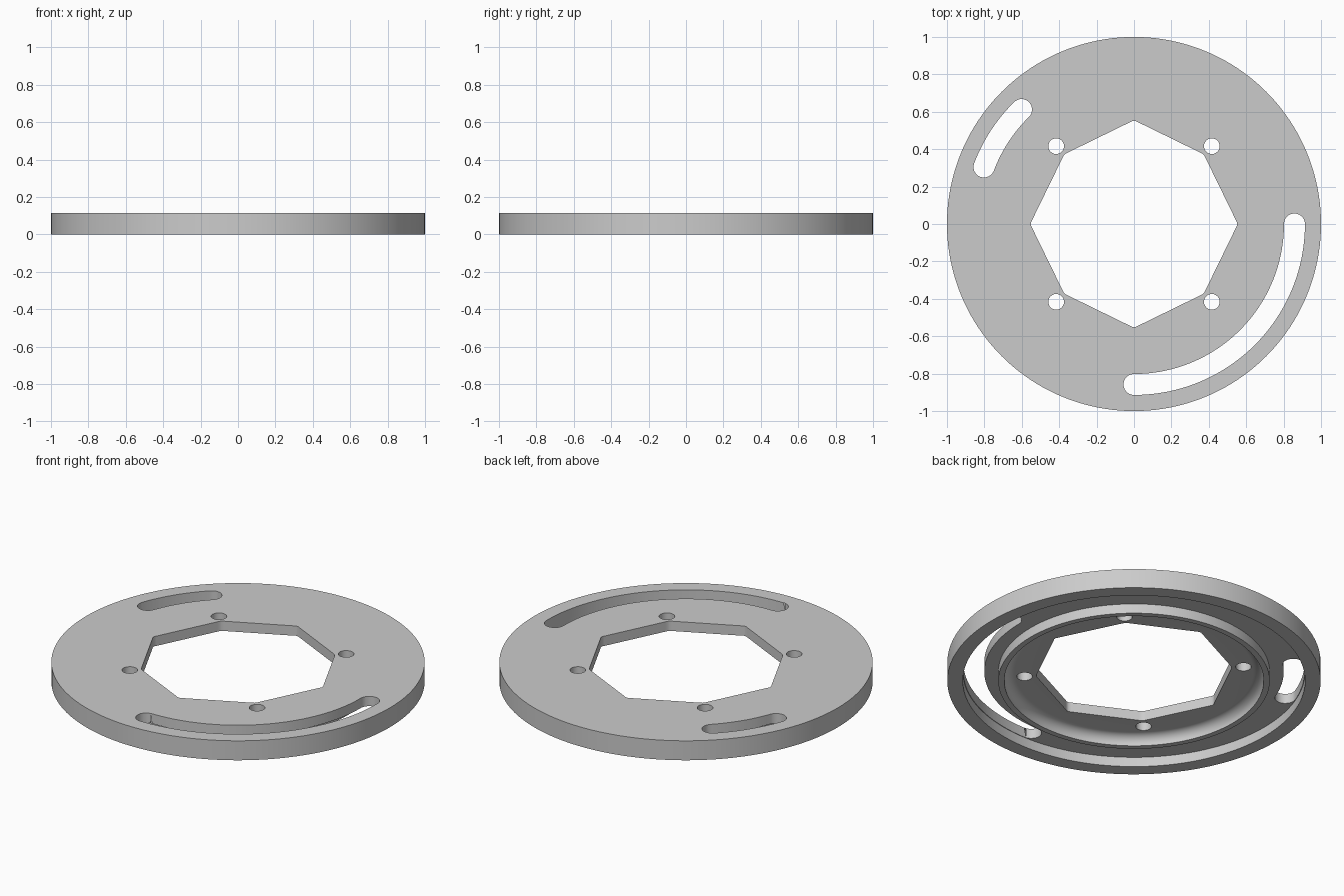
import bpy, bmesh, math

if "Cube" in bpy.data.objects:
    bpy.data.objects.remove(bpy.data.objects["Cube"])

grey = bpy.data.materials.new("plain_grey")
grey.diffuse_color = (0.6, 0.6, 0.6, 1)
grey.use_nodes = True
grey.node_tree.nodes["Principled BSDF"].inputs["Base Color"].default_value = grey.diffuse_color
SEG = 160
H = 0.115


def finish(name, bm):
    bmesh.ops.recalc_face_normals(bm, faces=bm.faces)
    me = bpy.data.meshes.new(name)
    bm.to_mesh(me)
    bm.free()
    me.materials.append(grey)
    ob = bpy.data.objects.new(name, me)
    bpy.context.collection.objects.link(ob)
    return ob


def lathe(name, profile):
    # closed ring swept around z
    bm = bmesh.new()
    rings = []
    for i in range(SEG):
        a = 2 * math.pi * i / SEG
        rings.append([bm.verts.new((r * math.cos(a), r * math.sin(a), z)) for r, z in profile])
    n = len(profile)
    for i in range(SEG):
        p, q = rings[i], rings[(i + 1) % SEG]
        for j in range(n):
            k = (j + 1) % n
            bm.faces.new((p[j], q[j], q[k], p[k]))
    return finish(name, bm)


def prism(name, pts, z0=-0.1, z1=0.25):
    bm = bmesh.new()
    f = bm.faces.new([bm.verts.new((x, y, z0)) for x, y in pts])
    ext = bmesh.ops.extrude_face_region(bm, geom=[f])
    for v in ext["geom"]:
        if isinstance(v, bmesh.types.BMVert):
            v.co.z = z1
    return finish(name, bm)


def arc(cx, cy, r, a0, a1, n):
    out = []
    for i in range(n + 1):
        a = math.radians(a0 + (a1 - a0) * i / n)
        out.append((cx + r * math.cos(a), cy + r * math.sin(a)))
    return out


def slot(name, a0, a1, r=0.858, w=0.056):
    n = max(12, int((a1 - a0) / 2))
    c0, c1 = [(r * math.cos(math.radians(a)), r * math.sin(math.radians(a))) for a in (a0, a1)]
    pts = arc(0, 0, r + w, a0, a1, n)
    pts += arc(*c1, w, a1, a1 + 180, 16)[1:]
    pts += arc(0, 0, r - w, a1, a0, n)[1:]
    pts += arc(*c0, w, a0 + 180, a0 + 360, 16)[1:-1]
    return prism(name, pts)


# Disc: rim, underside groove, ridge and filleted central recess
D, F = 0.057, 0.056
fillet = [(0.695 - F + x, D - F + y) for x, y in arc(0, 0, F, 0, 90, 10)]
profile = [(0.45, H), (1, H), (1, 0), (0.917, 0), (0.917, D), (0.727, D), (0.727, 0), (0.695, 0)]
disc = lathe("slotted_disc", profile + fillet + [(0.45, D)])

# Eight-sided centre opening with slightly rounded corners
opening = []
for k in range(4):
    a = k * math.pi / 2
    for x, y in [(0.545, -0.020), (0.552, -0.007), (0.552, 0.007), (0.545, 0.020),
                 (0.380, 0.358), (0.374, 0.368), (0.368, 0.374), (0.358, 0.380)]:
        opening.append((x * math.cos(a) - y * math.sin(a), x * math.sin(a) + y * math.cos(a)))

cutters = [prism("centre_cutter", opening), slot("long_slot_cutter", -90, 0),
           slot("short_slot_cutter", 134.5, 159.2)]
# Four bolt holes
for sx in (-1, 1):
    for sy in (-1, 1):
        cutters.append(prism("bolt_hole_cutter", arc(sx * 0.416, sy * 0.416, 0.042, 0, 360, 32)[:-1]))

bpy.context.view_layer.objects.active = disc
for c in cutters:
    m = disc.modifiers.new("cut", 'BOOLEAN')
    m.operation, m.solver, m.object = 'DIFFERENCE', 'EXACT', c
    bpy.ops.object.modifier_apply(modifier=m.name)
    bpy.data.objects.remove(c)

bpy.ops.object.select_all(action='DESELECT')
disc.select_set(True)
bpy.ops.object.shade_smooth_by_angle(angle=math.radians(30))
